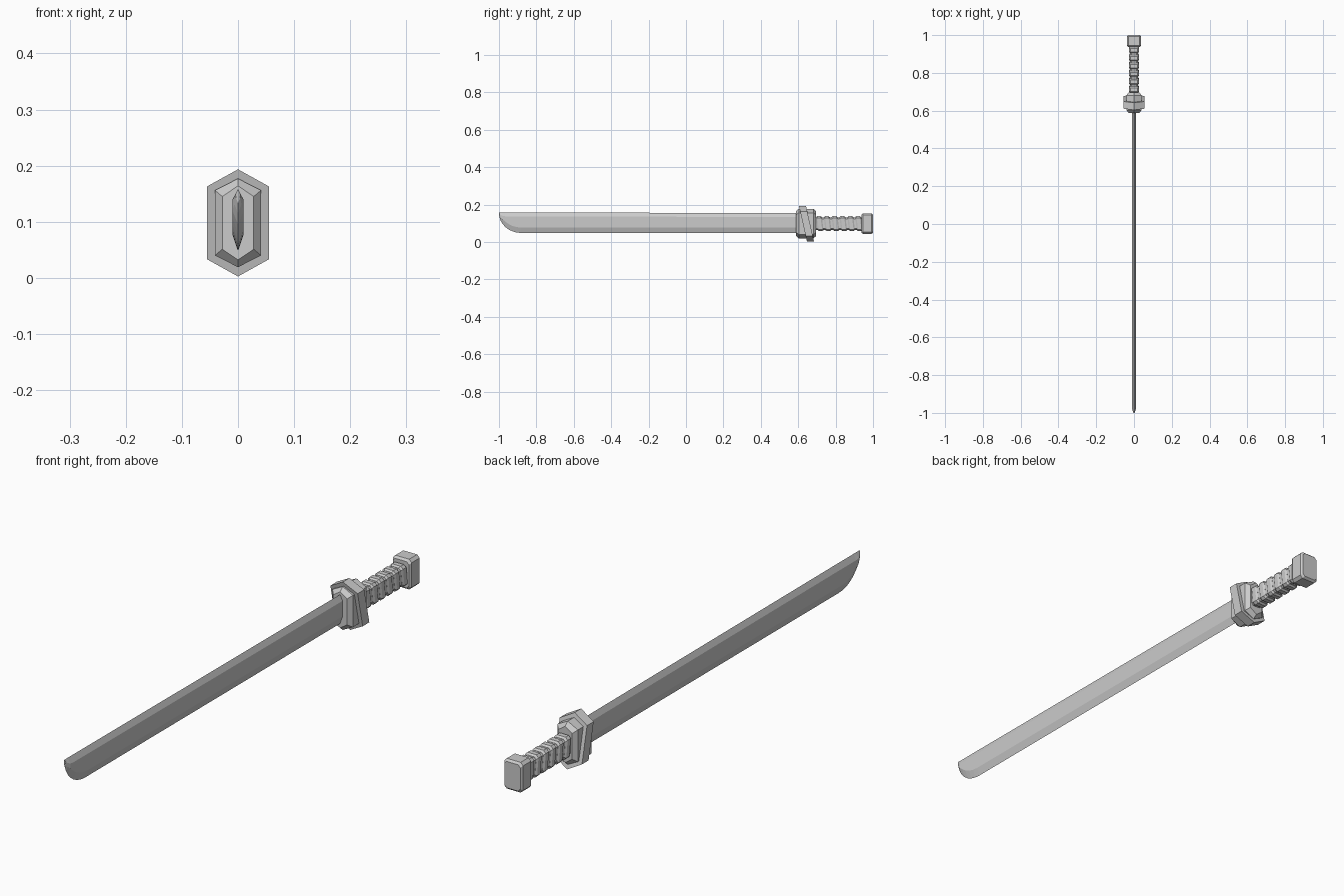
import bpy, bmesh, math

if "Cube" in bpy.data.objects:
    bpy.data.objects.remove(bpy.data.objects["Cube"])

ZC = 0.098  # height of the sword's long axis


def loft(name, rings):
    """Skin a list of closed rings (equal point counts) and cap both ends."""
    bm = bmesh.new()
    vs = [[bm.verts.new(p) for p in r] for r in rings]
    n = len(vs[0])
    for a, b in zip(vs, vs[1:]):
        for i in range(n):
            j = (i + 1) % n
            bm.faces.new((a[i], a[j], b[j], b[i]))
    bm.faces.new(vs[0])
    bm.faces.new(vs[-1])
    bmesh.ops.recalc_face_normals(bm, faces=bm.faces[:])
    me = bpy.data.meshes.new(name)
    bm.to_mesh(me)
    bm.free()
    ob = bpy.data.objects.new(name, me)
    bpy.context.collection.objects.link(ob)
    return ob


def hex_ring(y, w, shoulder, peak, slant=0.0):
    """Upright hexagon; slant leans it along y with height."""
    pts = [(0, peak), (w, shoulder), (w, -shoulder),
           (0, -peak), (-w, -shoulder), (-w, shoulder)]
    return [(x, y - slant * z, ZC + z) for x, z in pts]


def oct_ring(y, w, h, c, slant=0.0):
    """Rectangle with cut corners."""
    pts = [(w - c, h), (w, h - c), (w, c - h), (w - c, -h),
           (c - w, -h), (-w, c - h), (-w, h - c), (c - w, h)]
    return [(x, y - slant * z, ZC + z) for x, z in pts]


# Blade: bevelled spine and edge, curved tip
def blade_ring(y, top, bottom, w=0.010):
    h = top - bottom
    hi = top - min(0.021, h * 0.3)
    lo = bottom + min(0.029, h * 0.4)
    return [(0, y, top), (w, y, hi), (w, y, lo),
            (0, y, bottom), (-w, y, lo), (-w, y, hi)]


rings = [blade_ring(-1.0, 0.158, 0.154, 0.001)]
for i in range(1, 9):
    a = math.radians(90 * i / 8)
    y = -1.0 + 0.12 * (1 - math.cos(a))
    rings.append(blade_ring(y, 0.158, 0.154 - 0.106 * math.sin(a),
                            min(0.010, 0.003 + 0.35 * (y + 1))))
rings.append(blade_ring(0.60, 0.154, 0.048))
loft("blade", rings)

# Guard: chamfered collar with a slanted hexagonal band
loft("guard_collar", [hex_ring(0.588, 0.028, 0.047, 0.066),
                      hex_ring(0.603, 0.041, 0.058, 0.079),
                      hex_ring(0.681, 0.041, 0.058, 0.079),
                      hex_ring(0.696, 0.028, 0.047, 0.066)])
loft("guard_band", [hex_ring(0.625, 0.055, 0.065, 0.0955, 0.225),
                    hex_ring(0.663, 0.055, 0.065, 0.0955, 0.225)])

# Grip core and slanted wrapping ridges
loft("grip", [oct_ring(0.68, 0.022, 0.034, 0.008),
              oct_ring(0.95, 0.022, 0.034, 0.008)])
for k in range(6):
    y = 0.715 + 0.042 * k
    loft(f"grip_wrap_{k + 1}",
         [oct_ring(y - 0.016, 0.0225, 0.0345, 0.008, 0.12),
          oct_ring(y - 0.009, 0.027, 0.040, 0.009, 0.12),
          oct_ring(y + 0.009, 0.027, 0.040, 0.009, 0.12),
          oct_ring(y + 0.016, 0.0225, 0.0345, 0.008, 0.12)])

# Pommel: chamfered block
loft("pommel", [oct_ring(0.938, 0.032, 0.048, 0.009),
                oct_ring(0.946, 0.038, 0.055, 0.010),
                oct_ring(0.992, 0.038, 0.055, 0.010),
                oct_ring(1.0, 0.032, 0.048, 0.009)])
